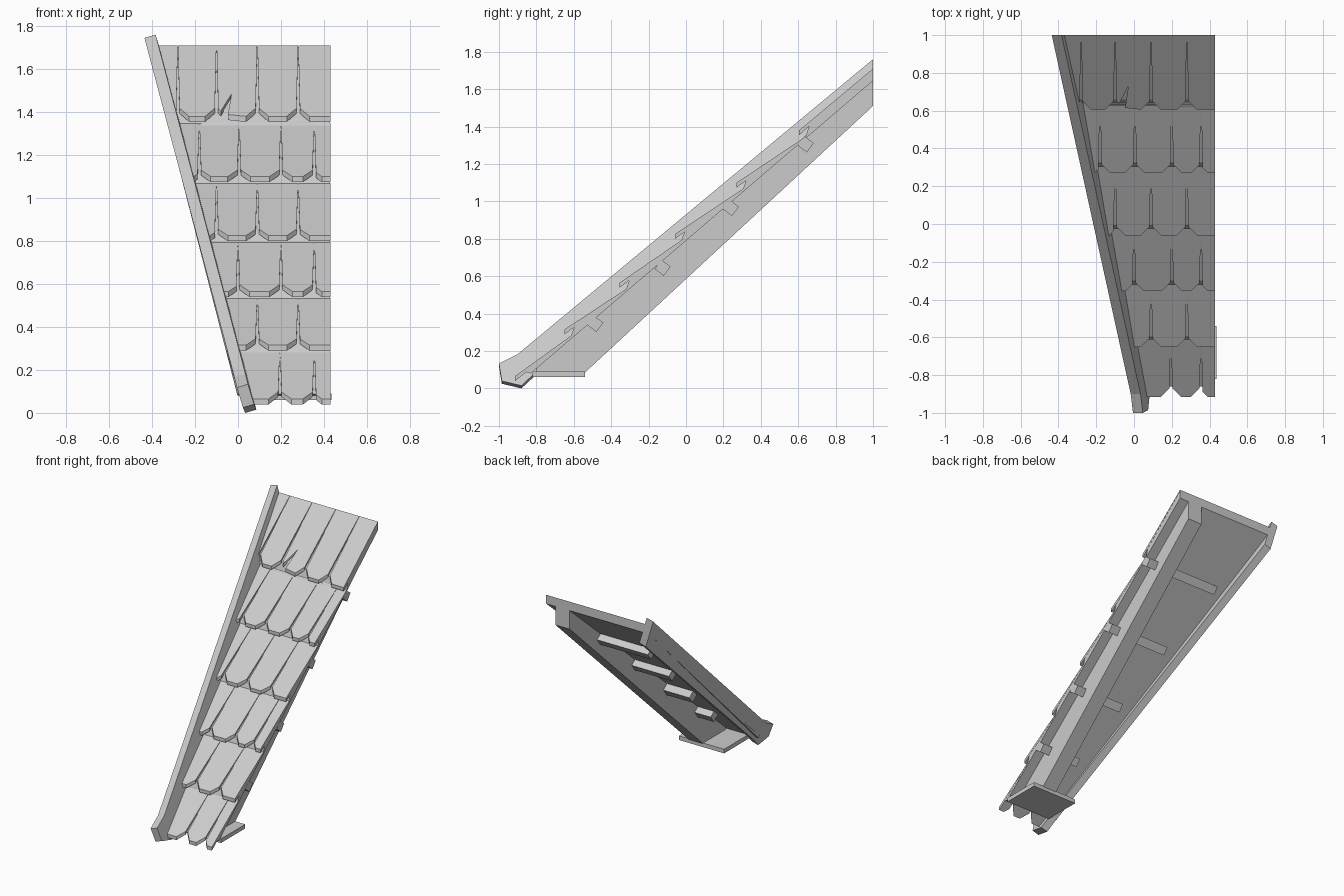
import bpy, bmesh

cube = bpy.data.objects.get("Cube")
if cube:
    bpy.data.objects.remove(cube)

grey = bpy.data.materials.new("plain grey")
grey.use_nodes = True
colour = (0.6, 0.6, 0.6, 1)
grey.diffuse_color = colour
grey.node_tree.nodes["Principled BSDF"].inputs["Base Color"].default_value = colour

RIGHT = 0.43


def hip_x(y):
    """Outer top edge of the slanting hip beam."""
    return -0.22 - 0.22 * y


def add_prism(bm, loop_a, loop_b):
    """Solid between two matching outlines."""
    a = [bm.verts.new(p) for p in loop_a]
    b = [bm.verts.new(p) for p in loop_b]
    bm.faces.new(a)
    bm.faces.new(b[::-1])
    n = len(a)
    for i in range(n):
        j = (i + 1) % n
        bm.faces.new((a[j], a[i], b[i], b[j]))


def finish(name, bm):
    bmesh.ops.recalc_face_normals(bm, faces=bm.faces)
    big = [f for f in bm.faces if len(f.verts) > 4]
    bmesh.ops.triangulate(bm, faces=big)
    mesh = bpy.data.meshes.new(name)
    bm.to_mesh(mesh)
    bm.free()
    mesh.materials.append(grey)
    obj = bpy.data.objects.new(name, mesh)
    bpy.context.collection.objects.link(obj)
    return obj


def side_prism(name, profile, left, right):
    """Extrude a (y, z) profile across x; left and right are functions of y, z."""
    bm = bmesh.new()
    add_prism(bm, [(left(y, z), y, z) for y, z in profile],
              [(right(y, z), y, z) for y, z in profile])
    return finish(name, bm)


# Shingle rows: front y, front top z, slit positions
rows = [
    (-0.915, 0.065, [0.195, 0.355]),
    (-0.65, 0.315, [0.09, 0.28]),
    (-0.355, 0.565, [0.0, 0.2, 0.355]),
    (-0.06, 0.825, [-0.1, 0.09, 0.28]),
    (0.27, 1.10, [-0.18, 0.005, 0.2, 0.355]),
    (0.605, 1.38, [-0.28, -0.1, 0.09, 0.28]),
]
panel_top = []
for i, (front, z0, slits) in enumerate(rows):
    last = i == len(rows) - 1
    rear = 1.0 if last else rows[i + 1][0] + 0.04
    z1 = 1.71 if last else rows[i + 1][1] - 0.03
    slope = (z1 - z0) / (rear - front)

    def top(y):
        return z0 + slope * (y - front)

    def under(y):
        t = (y - front) / (rear - front)
        return top(y) - (0.026 * (1 - t) + 0.008 * t)

    panel_top += [(front + 0.055, top(front + 0.055) - 0.016),
                  (rear - (0 if last else 0.006), z1 - 0.007)]

    bm = bmesh.new()
    edges = [None] + slits + [RIGHT]
    for k in range(len(edges) - 1):
        l, r = edges[k], edges[k + 1]
        first, final = l is None, k == len(edges) - 2
        lf = hip_x(front) + 0.045 if first else l + 0.008
        lr = hip_x(rear) + 0.04 if first else l + 0.0005
        rf, rr = (r, r) if final else (r - 0.008, r - 0.0005)
        cut = min(0.045, (rf - lf) * 0.4)
        outline = [(lr, rear)]
        if first:
            outline.append((lf, front))
        elif last and k == 2:
            # Split shingle with a wedge-shaped crack
            outline += [(lf, front + cut), (lf + 0.012, front + 0.03),
                        (-0.03, front + 0.125), (lf + 0.045, front + 0.01)]
        else:
            outline += [(lf, front + cut), (lf + cut, front)]
        if final:
            outline.append((rf, front))
        else:
            outline += [(rf - cut, front), (rf, front + cut)]
        outline.append((rr, rear))
        add_prism(bm, [(x, y, top(y)) for x, y in outline],
                  [(x, y, under(y)) for x, y in outline])
    finish(f"shingle_row_{i + 1}", bm)

# Stepped deck beneath the shingles
side_prism("roof_deck", panel_top + [(1.0, 1.645), (-0.83, 0.08)],
           lambda y, z: hip_x(y) + 0.035, lambda y, z: RIGHT - 0.001)


# Hip beam, rolled slightly, with a faceted nose
def hip_left(y, z):
    return hip_x(y) + 0.3 * (0.93 + 0.83 * y - z)


hip = side_prism("hip_beam",
                 [(1.0, 1.745), (-0.9, 0.168), (-1.0, 0.118), (-0.985, 0.025),
                  (-0.88, 0.0), (-0.81, 0.065), (1.0, 1.545)],
                 hip_left, lambda y, z: hip_left(y, z) + 0.052)
inner = len(hip.data.vertices) // 2
for v in hip.data.vertices[inner:]:
    v.co.z += 0.015

# Deep rafter under the straight side
side_prism("rafter", [(1.0, 1.66), (1.0, 1.51), (-0.54, 0.085), (-0.8, 0.085), (-0.8, 0.115)],
           lambda y, z: 0.24, lambda y, z: 0.355)

# Flat plate at the foot of the rafter
side_prism("foot_plate", [(-0.82, 0.06), (-0.54, 0.06), (-0.54, 0.09), (-0.82, 0.09)],
           lambda y, z: 0.07, lambda y, z: 0.436)

# Square battens crossing the underside
for i, (y, z, end) in enumerate([(-0.485, 0.345, 0.11), (-0.125, 0.645, 0.03),
                                 (0.24, 0.965, -0.06), (0.64, 1.305, -0.17)]):
    a, b = 0.043, 0.006
    side_prism(f"batten_{i + 1}",
               [(y - a, z - b), (y + b, z - a), (y + a, z + b), (y - b, z + a)],
               lambda y, z: end, lambda y, z: RIGHT)
